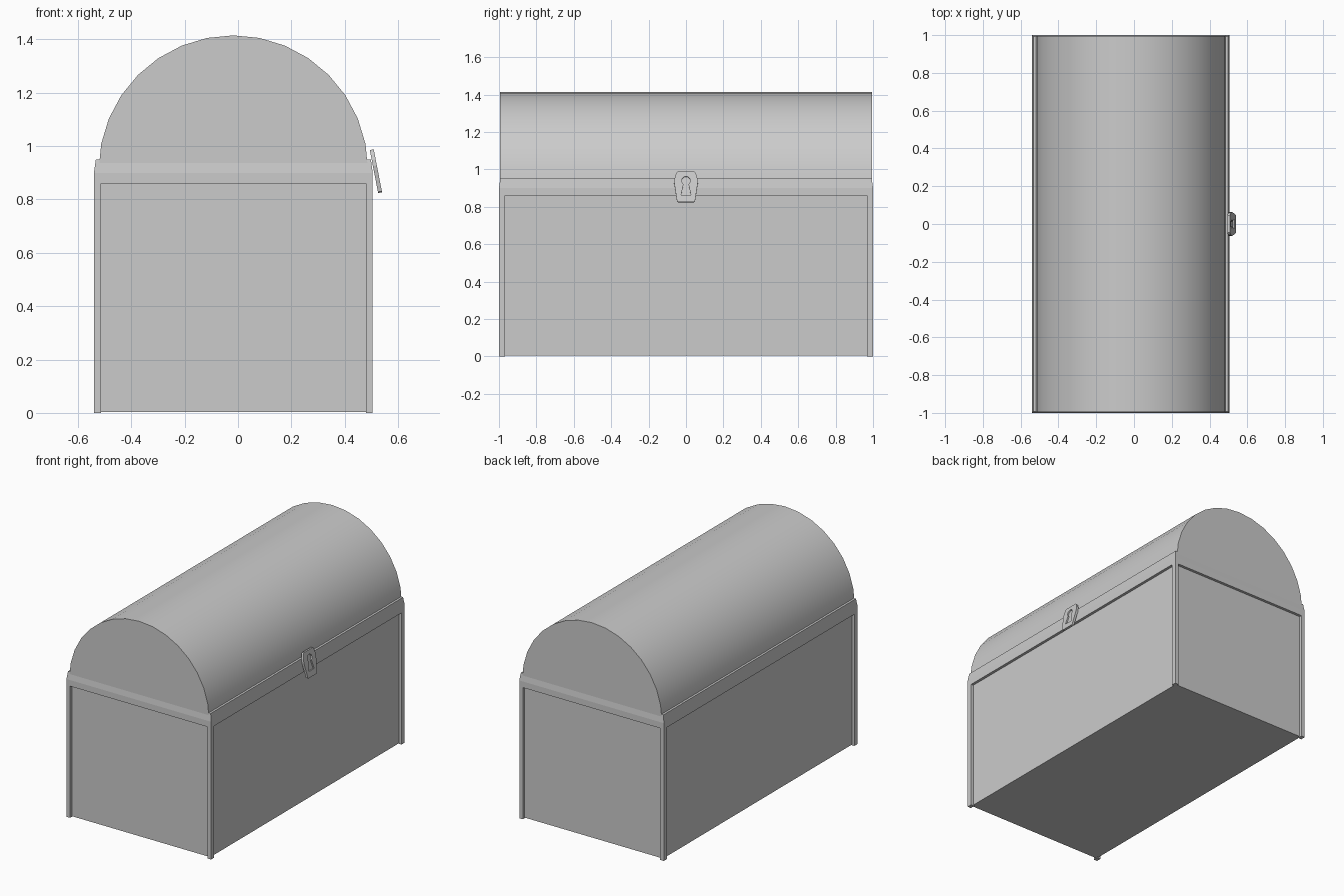
import bpy, bmesh, math
from mathutils import Vector, Matrix

if "Cube" in bpy.data.objects:
    bpy.data.objects.remove(bpy.data.objects["Cube"])

CX = -0.0175           # chest centre in x (the lock extends the right side)
HX, HY = 0.5225, 1.0   # half sizes of the body
REC = 0.018            # depth of the recessed panels


def new_object(name, bm):
    bmesh.ops.recalc_face_normals(bm, faces=bm.faces)
    mesh = bpy.data.meshes.new(name)
    bm.to_mesh(mesh)
    bm.free()
    obj = bpy.data.objects.new(name, mesh)
    bpy.context.collection.objects.link(obj)
    return obj


def loft(name, rings):
    """Join equal-length closed rings of points and cap both ends."""
    bm = bmesh.new()
    loops = [[bm.verts.new(p) for p in ring] for ring in rings]
    n = len(loops[0])
    for a, b in zip(loops, loops[1:]):
        for i in range(n):
            j = (i + 1) % n
            bm.faces.new((a[i], a[j], b[j], b[i]))
    bm.faces.new(loops[0])
    bm.faces.new(loops[-1])
    return new_object(name, bm)


def rect(x0, x1, y0, y1, z):
    return [(x0, y0, z), (x1, y0, z), (x1, y1, z), (x0, y1, z)]


def centred(inset, z):
    return rect(CX - HX + inset, CX + HX - inset, -HY + inset, HY - inset, z)


# recessed side panels and floor
loft("body_panels", [centred(REC, 0.004), centred(REC, 0.87)])

# rim with a slightly tapered top
loft("rim", [centred(0, 0.86), centred(0, 0.90), centred(0.007, 0.95)])

# four corner posts
for sx in (-1, 1):
    for sy in (-1, 1):
        xs = sorted((CX + sx * HX, CX + sx * (HX - 0.026)))
        ys = sorted((sy * HY, sy * (HY - 0.033)))
        loft("corner_post", [rect(*xs, *ys, 0), rect(*xs, *ys, 0.86)])

# barrel lid, half of a 32-sided cylinder
R, ZC = 0.505, 0.91
arc = [(CX + R * math.cos(math.pi * i / 16), ZC + R * math.sin(math.pi * i / 16))
       for i in range(17)]
lid = loft("lid", [[(x, y, z) for x, z in arc] for y in (-0.995, 0.995)])

# lock plate outline and keyhole outline, in local y-z
half = [(0.042, -0.082), (0.048, -0.078), (0.063, 0.02), (0.061, 0.045), (0.052, 0.076), (0.046, 0.082)]
plate = half + [(-y, z) for y, z in reversed(half)]
hole = [(-0.026, -0.044), (0.026, -0.044)]
for i in range(11):
    a = math.radians(-55 + 290 * i / 10)
    hole.append((0.023 * math.cos(a), 0.033 + 0.023 * math.sin(a)))

tilt = Matrix.Translation((0.517, 0, 0.906)) @ Matrix.Rotation(math.radians(-11), 4, 'Y')


def slab(name, outline, x0, x1):
    return loft(name, [[tilt @ Vector((x, y, z)) for y, z in outline] for x in (x0, x1)])


lock = slab("lock_plate", plate, -0.0075, 0.0075)
cutter = slab("keyhole_cutter", hole, -0.002, 0.03)
cutter.hide_render = True
cutter.hide_set(True)
cut = lock.modifiers.new("keyhole", 'BOOLEAN')
cut.operation = 'DIFFERENCE'
cut.object = cutter
cut.solver = 'EXACT'

# smooth barrel with sharp ends
bpy.ops.object.select_all(action='DESELECT')
lid.select_set(True)
bpy.context.view_layer.objects.active = lid
bpy.ops.object.shade_smooth_by_angle(angle=math.radians(30))
